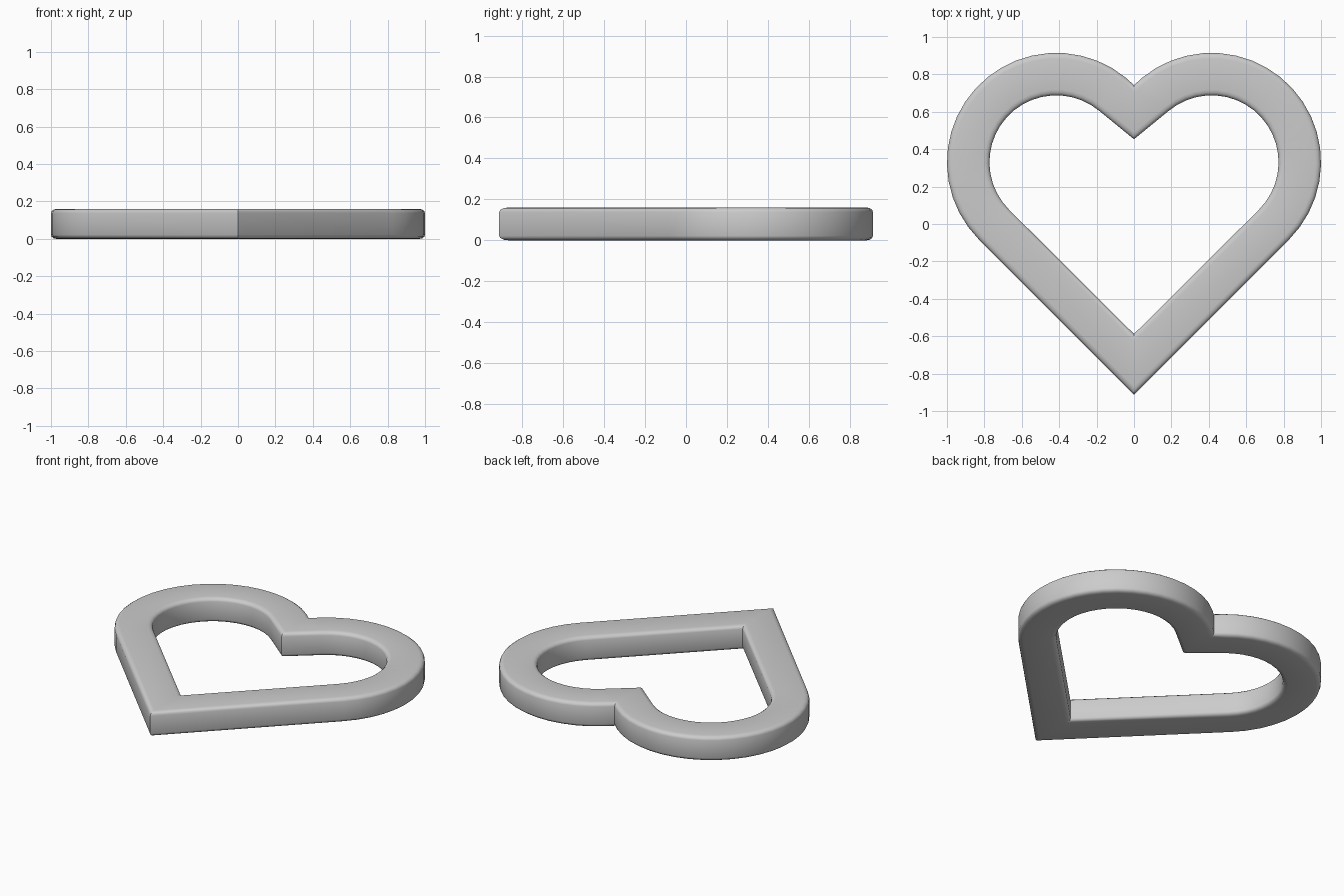
import bpy, bmesh
from math import sin, cos, pi, radians

if "Cube" in bpy.data.objects:
    bpy.data.objects.remove(bpy.data.objects["Cube"])

CX, CY = 0.415, 0.33          # lobe centre
R_OUT, R_IN = 0.585, 0.358    # lobe radii
H, BEV, BH = 0.16, 0.03, 0.022
ARC = 20

# Paired outer/inner outline points of the right half, from bottom tip to notch
half = [((0, -0.913), (0, -0.588))]
for i in range(ARC + 1):
    a = radians(-45 + 174.5 * i / ARC)
    half.append(tuple((CX + r * cos(a), CY + r * sin(a)) for r in (R_OUT, R_IN)))
half.append(((0, 0.742), (0, 0.453)))

# Mirror to the left half
mirrored = [tuple((-x, y) for x, y in pair) for pair in half[-2:0:-1]]
stations = half + mirrored

# Rounded-rectangle cross-section as (fraction across the band, z)
f = BEV / (R_OUT - R_IN)
section = []
for cx, cz, start in ((f, BH, 180), (1 - f, BH, 270), (1 - f, H - BH, 0), (f, H - BH, 90)):
    for k in range(4):
        a = radians(start + 30 * k)
        section.append((cx + f * cos(a), cz + BH * sin(a)))

# Sweep the section around the heart
bm = bmesh.new()
rings = []
for (ox, oy), (ix, iy) in stations:
    rings.append([bm.verts.new((ox + (ix - ox) * t, oy + (iy - oy) * t, z)) for t, z in section])
n, m = len(rings), len(section)
for i in range(n):
    a, b = rings[i], rings[(i + 1) % n]
    for j in range(m):
        k = (j + 1) % m
        bm.faces.new((a[j], b[j], b[k], a[k]))
bmesh.ops.recalc_face_normals(bm, faces=bm.faces)
mesh = bpy.data.meshes.new("heart_frame")
bm.to_mesh(mesh)
bm.free()
heart = bpy.data.objects.new("heart_frame", mesh)
bpy.context.collection.objects.link(heart)
bpy.context.view_layer.objects.active = heart
heart.select_set(True)
bpy.ops.object.shade_smooth_by_angle(angle=radians(40))
